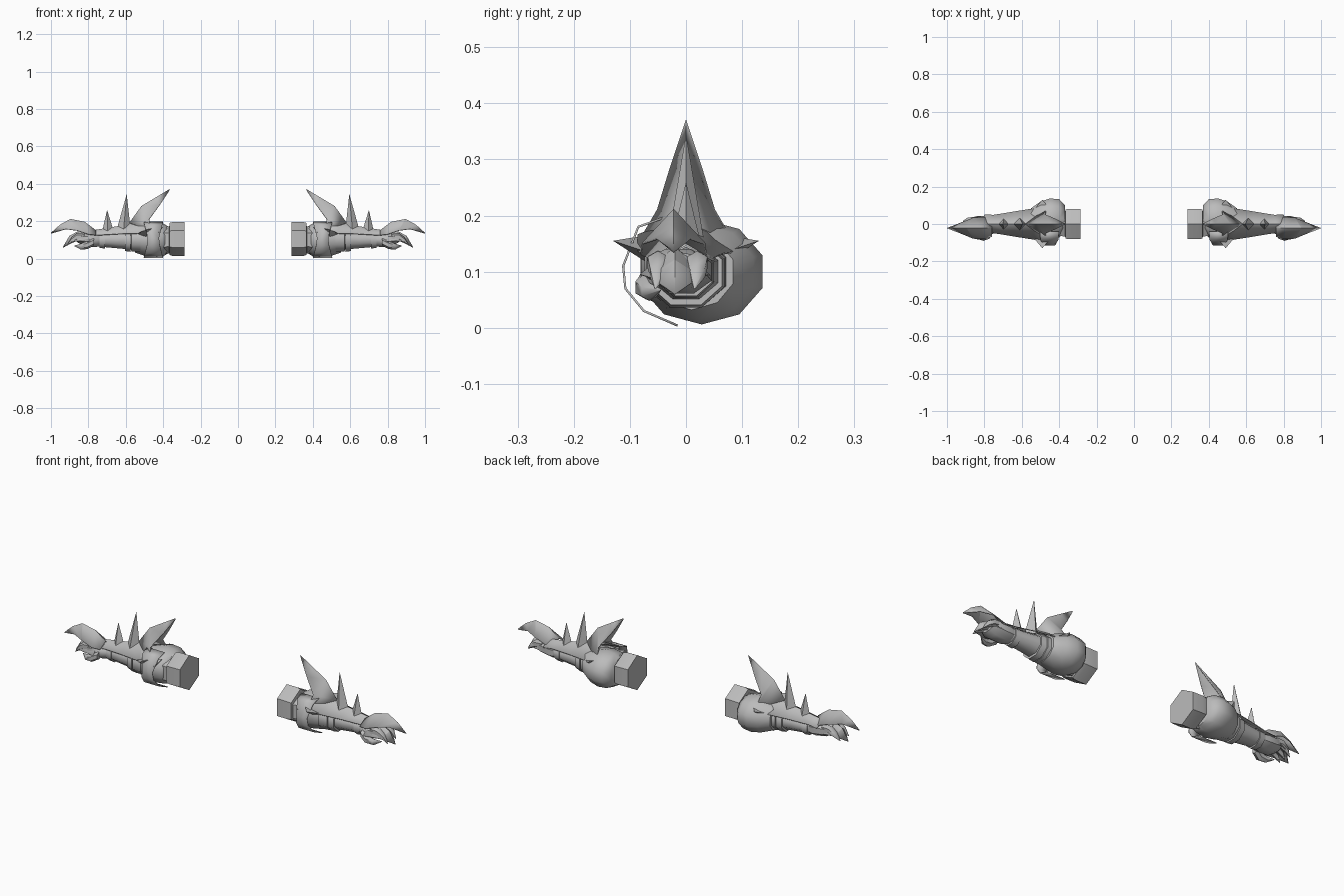
import bpy, bmesh, math
from mathutils import Vector

cube = bpy.data.objects.get("Cube")
if cube:
    bpy.data.objects.remove(cube)

steel = bpy.data.materials.new("grey steel")
steel.use_nodes = True
steel.diffuse_color = (0.5, 0.5, 0.5, 1)
steel.node_tree.nodes["Principled BSDF"].inputs["Base Color"].default_value = (0.5, 0.5, 0.5, 1)


def finish(name, bm, thickness=0, angle=35):
    """Turn a bmesh into a mirrored pair of parts."""
    bmesh.ops.remove_doubles(bm, verts=bm.verts, dist=0.0005)
    bmesh.ops.recalc_face_normals(bm, faces=bm.faces)
    mesh = bpy.data.meshes.new(name)
    bm.to_mesh(mesh)
    bm.free()
    mesh.materials.append(steel)
    ob = bpy.data.objects.new(name, mesh)
    bpy.context.collection.objects.link(ob)
    bpy.ops.object.select_all(action='DESELECT')
    ob.select_set(True)
    bpy.context.view_layer.objects.active = ob
    bpy.ops.object.shade_smooth_by_angle(angle=math.radians(angle))
    if thickness:
        solid = ob.modifiers.new("thickness", 'SOLIDIFY')
        solid.thickness = thickness
        solid.offset = 0
    ob.modifiers.new("pair", 'MIRROR').use_mirror_merge = False
    return ob


def skin(name, rows, closed=False, thickness=0, angle=35):
    """Skin rows of points; closed rows become capped tubes."""
    bm = bmesh.new()
    rows = [[bm.verts.new(p) for p in row] for row in rows]
    n = len(rows[0])
    for a, b in zip(rows, rows[1:]):
        for i in range(n if closed else n - 1):
            j = (i + 1) % n
            bm.faces.new((a[i], a[j], b[j], b[i]))
    if closed:
        bm.faces.new(rows[0])
        bm.faces.new(rows[-1])
    return finish(name, bm, thickness, angle)


def tube(name, stations, sides=8, angle=50):
    """Stations are x, centre y, centre z, radius y, radius z."""
    rows = []
    for x, cy, cz, ry, rz in stations:
        ring = [math.tau * (i + 0.5) / sides for i in range(sides)]
        rows.append([(x, cy + ry * math.cos(t), cz + rz * math.sin(t)) for t in ring])
    skin(name, rows, closed=True, angle=angle)


def roof(name, stations, cy=0):
    """Folded plate; stations are ridge x, ridge z, edge x, edge z, half width."""
    rows = [[(ex, cy - w, ez), (rx, cy, rz), (ex, cy + w, ez)]
            for rx, rz, ex, ez, w in stations]
    skin(name, rows, thickness=0.004, angle=20)


def spike(name, base, tip):
    bm = bmesh.new()
    ring = [bm.verts.new(p) for p in base]
    point = bm.verts.new(tip)
    bm.faces.new(ring)
    for i, v in enumerate(ring):
        bm.faces.new((v, ring[(i + 1) % len(ring)], point))
    finish(name, bm, angle=10)


# Upper arm cuff, with a rolled rim
tube("cuff", [(.285, 0, .105, .092, .092), (.345, 0, .105, .094, .092),
              (.365, 0, .105, .09, .086), (.368, 0, .1, .078, .072),
              (.41, .01, .1, .082, .076)], sides=6, angle=25)

# Round elbow and the forearm behind it
tube("elbow", [(.37, .03, .1, .075, .07), (.4, .03, .1, .108, .088),
               (.45, .028, .1, .114, .094), (.5, .025, .1, .1, .085),
               (.55, .01, .1, .078, .068)], sides=10)
tube("forearm", [(.52, 0, .1, .08, .07), (.57, 0, .1, .075, .066),
                 (.572, 0, .1, .066, .056), (.65, 0, .1, .056, .048),
                 (.75, 0, .1, .045, .038)])
for x, r in ((.575, .074), (.71, .053)):
    tube("forearm_band", [(x, 0, .098, r, r * .9), (x + .03, 0, .098, r * .94, r * .84)])

# Curved shield round the front of the elbow
arc = [(-.015, .004), (-.075, .03), (-.108, .07), (-.112, .11), (-.085, .18), (-.04, .196)]
skin("elbow_shield", [[(x + s * abs(z - .1) * .25, y, z) for y, z in arc]
                      for x, s in ((.425, -1), (.48, 1))], thickness=0.004)

# Long folded plate along the top of the arm
roof("arm_plate", [(.5, .2, .46, .165, .085), (.56, .19, .52, .135, .085),
                   (.64, .172, .64, .132, .066), (.76, .152, .75, .125, .048),
                   (.81, .145, .8, .12, .05)])
roof("great_spike", [(.365, .37, .365, .37, 0), (.44, .325, .42, .285, .027),
                     (.515, .28, .475, .21, .05), (.58, .19, .465, .15, .085)])

# Side fins of the arm plate
for side in (-1, 1):
    spike("side_fin", [(.44, side * .07, .165), (.54, side * .07, .135),
                       (.49, side * .06, .11)], (.49, side * .13, .155))
    spike("small_fin", [(.4, side * .06, .17), (.46, side * .08, .15),
                        (.44, side * .06, .12)], (.42, side * .105, .14))

# Two upright spikes
for x0, x1, tip_x, tip_z, w in ((.575, .65, .595, .345, .034), (.67, .725, .7, .26, .028)):
    mid = (x0 + x1) / 2
    spike("upright_spike", [(x0, 0, .165), (mid, -w, .145), (x1, 0, .15), (mid, w, .145)],
          (tip_x, 0, tip_z))

# Hand, with curled mitt of fingers
tube("palm", [(.73, 0, .1, .042, .036), (.77, -.008, .1, .058, .042),
              (.83, -.015, .105, .06, .038), (.86, -.015, .11, .045, .024)])
roof("finger_plate", [(.8, .145, .79, .09, .062), (.86, .142, .845, .095, .06),
                      (.9, .12, .885, .09, .045), (.935, .06, .935, .06, 0)], cy=-.02)

# Raised claw over the knuckles
roof("knuckle_claw", [(.76, .15, .76, .125, .045), (.82, .195, .8, .13, .058),
                      (.895, .21, .86, .15, .055), (.95, .18, .92, .158, .03),
                      (1, .135, 1, .135, 0)], cy=-.022)


# Thumb and lower fingers as tapered curves
def digit(name, y, points, radius):
    path = [Vector((x, y + dy, z)) for x, dy, z in points]
    tube(name, [(p.x, p.y, p.z, radius * f, radius * f)
                for p, f in zip(path, (1, 1.05, .8, .06))], sides=6)


digit("thumb", -.06, [(.77, 0, .09), (.805, -.012, .072), (.84, -.005, .064), (.875, .015, .068)], .02)
for y in (-.05, -.015, .02):
    digit("finger", y, [(.82, 0, .118), (.86, 0, .116), (.89, 0, .098), (.915, -.005, .07)], .02)
